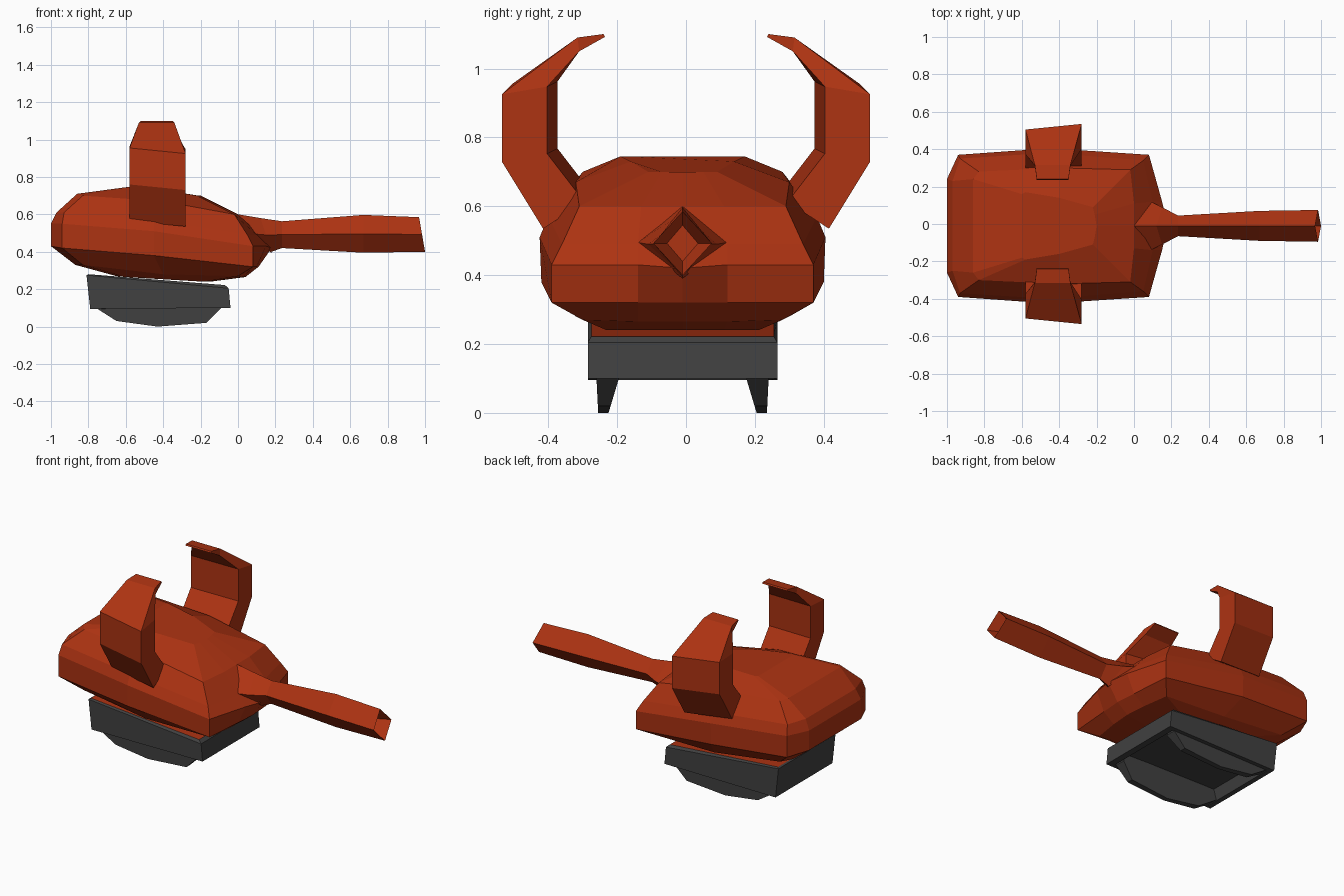
import bpy, bmesh

cube = bpy.data.objects.get("Cube")
if cube:
    bpy.data.objects.remove(cube, do_unlink=True)


def material(name, rgb):
    mat = bpy.data.materials.new(name)
    mat.use_nodes = True
    color = (*rgb, 1)
    mat.diffuse_color = color
    mat.node_tree.nodes["Principled BSDF"].inputs["Base Color"].default_value = color
    return mat


rust = material("rust orange", (0.42, 0.033, 0.006))
charcoal = material("charcoal", (0.052, 0.052, 0.052))
MID_Y = -0.01  # the hull sits slightly off centre


def loft(name, rings, mats):
    """Flat-shaded skin through equal-length rings, capped at both ends."""
    bm = bmesh.new()
    loops = [[bm.verts.new(p) for p in ring] for ring in rings]
    for a, b in zip(loops, loops[1:]):
        for i in range(len(a)):
            j = (i + 1) % len(a)
            bm.faces.new((a[i], a[j], b[j], b[i]))
    bm.faces.new(loops[0])
    bm.faces.new(loops[-1])
    bmesh.ops.recalc_face_normals(bm, faces=bm.faces)
    mesh = bpy.data.meshes.new(name)
    bm.to_mesh(mesh)
    bm.free()
    for m in mats:
        mesh.materials.append(m)
    obj = bpy.data.objects.new(name, mesh)
    bpy.context.collection.objects.link(obj)
    return obj


def mirrored(half):
    """Complete a half outline whose last point lies on the centre line."""
    other = [(x, -y, z) for x, y, z in reversed(half[:-1])]
    return [(x, y + MID_Y, z) for x, y, z in half + other]


# Hull: outlines from the keel up to the roof, each going rear to nose
hull_outlines = [
    [(-.65, .18, .27), (-.6, .22, .265), (-.35, .23, .25), (-.18, .22, .24), (-.16, .12, .24), (-.15, 0, .24)],
    [(-.87, .22, .33), (-.83, .29, .33), (-.4, .31, .28), (0, .29, .27), (.03, .13, .265), (.04, 0, .265)],
    [(-1, .25, .43), (-.94, .38, .42), (-.45, .41, .38), (.08, .38, .32), (.1, .13, .32), (.11, 0, .32)],
    [(-1, .25, .55), (-.94, .38, .55), (-.45, .415, .51), (.08, .38, .43), (.15, .13, .43), (.18, 0, .42)],
    [(-.97, .24, .61), (-.93, .36, .61), (-.45, .39, .57), (.05, .35, .49), (.1, .13, .49), (.12, 0, .49)],
    [(-.86, .25, .71), (-.83, .29, .7), (-.4, .31, .67), (-.02, .3, .6), (0, .12, .6), (0, 0, .6)],
    [(-.6, .17, .745), (-.58, .18, .745), (-.4, .15, .73), (-.22, .1, .7), (-.21, .06, .7), (-.2, 0, .7)],
]
loft("hull", [mirrored(h) for h in hull_outlines], [rust])


# Barrel: diamond sections from the mantlet to the muzzle, then back into the bore
def diamond(x, half_width, low, high, lean=0.0):
    mid = (low + high) / 2
    return [(x - lean, MID_Y, high), (x, half_width + MID_Y, mid),
            (x + lean, MID_Y, low), (x, MID_Y - half_width, mid)]


loft("barrel", [
    diamond(.09, .13, .39, .6, .09),
    diamond(.15, .1, .4, .58, .03),
    diamond(.235, .055, .42, .563),
    diamond(.67, .08, .395, .597),
    diamond(.984, .085, .4, .585, .016),
    diamond(.9, .045, .44, .545),
], [rust])

# Horns: (outer y, outer z, inner y, inner z, rear x, front x) climbing to the tip
horn_steps = [
    (.40, .55, .28, .62, -.58, -.28),
    (.52, .745, .388, .76, -.58, -.28),
    (.52, .94, .388, .955, -.58, -.28),
    (.315, 1.09, .31, 1.05, -.53, -.34),
    (.24, 1.1, .235, 1.092, -.52, -.35),
]
for side, name in ((1, "back_horn"), (-1, "front_horn")):
    rings = []
    for oy, oz, iy, iz, x0, x1 in horn_steps:
        skew = .015 if oz < 1 else 0
        rings.append([(x0, side * (oy - skew), oz + skew), (x1, side * (oy + skew), oz - skew),
                      (x1, side * (iy + skew), iz - skew / 2), (x0, side * (iy - skew), iz + skew / 2)])
    loft(name, rings, [rust])


# Base tray: tilted top, open underside, orange on the upward face only
def rect(x0, x1, half, z0, z1):
    return [(x0, -half + MID_Y, z0), (x1, -half + MID_Y, z1),
            (x1, half + MID_Y, z1), (x0, half + MID_Y, z0)]


tray = loft("base_tray", [
    rect(-.8, -.07, .265, .28, .222),
    rect(-.81, -.05, .275, .275, .205),
    rect(-.79, -.04, .275, .095, .1),
    rect(-.76, -.08, .25, .095, .1),
    rect(-.74, -.1, .23, .16, .15),
], [charcoal, rust])
for face in tray.data.polygons:
    if face.normal.z > .95 and face.center.z > .2:
        face.material_index = 1

# Skids: curved runners, thinner towards the ground
runner = [(-.75, .17), (-.76, .1), (-.65, .03), (-.43, 0), (-.17, .02), (-.09, .1), (-.1, .17)]
for side, name in ((1, "back_skid"), (-1, "front_skid")):
    outer = [(x, side * (.245 + .05 * min(z, .1)) + MID_Y, z) for x, z in runner]
    inner = [(x, side * (.215 - .3 * min(z, .1)) + MID_Y, z) for x, z in runner]
    loft(name, [outer, inner], [charcoal])
